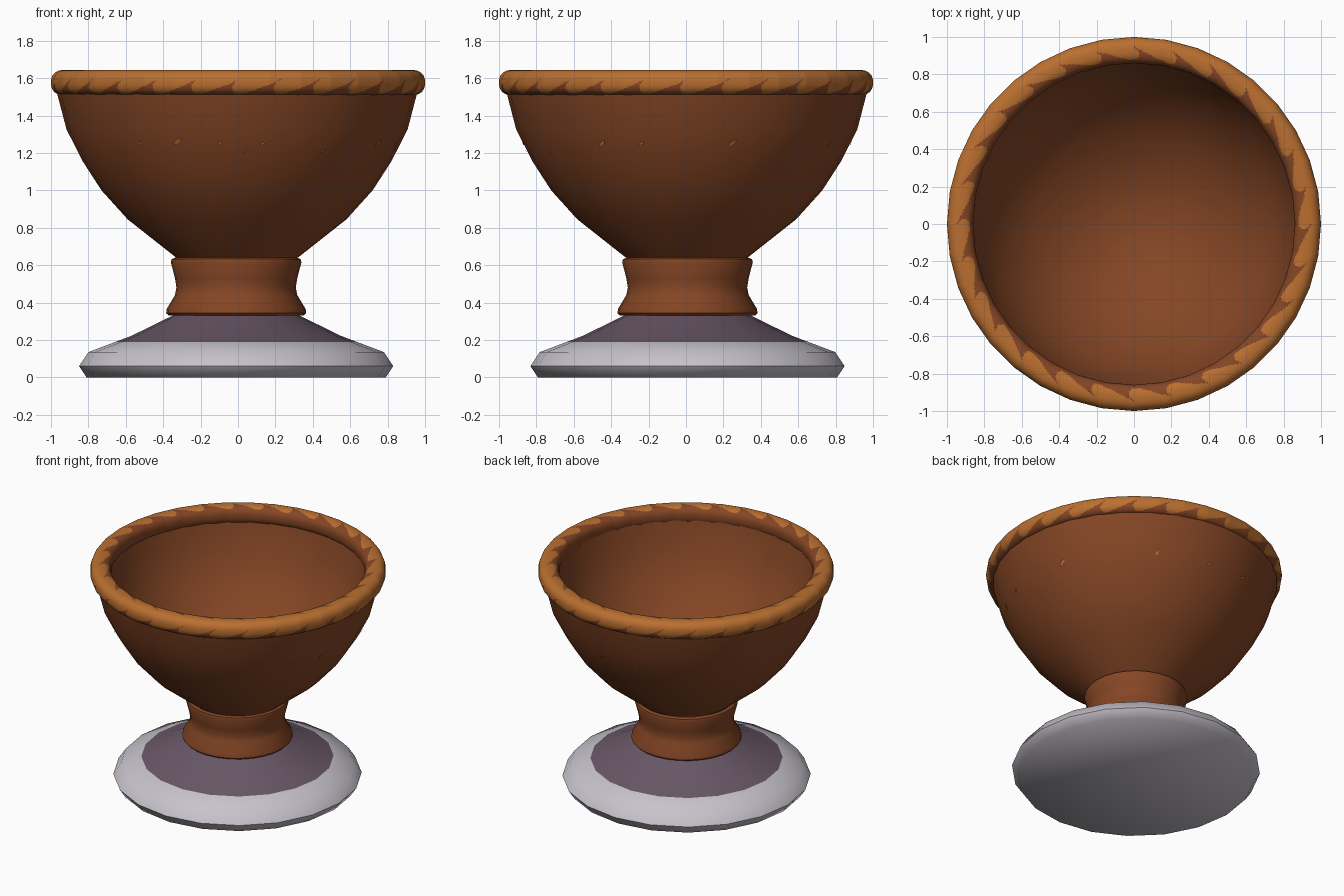
import bpy, bmesh, math
from mathutils import Vector

if "Cube" in bpy.data.objects:
    bpy.data.objects.remove(bpy.data.objects["Cube"])


def material(name, rgb):
    lin = [((c / 255 + 0.055) / 1.055) ** 2.4 for c in rgb]
    m = bpy.data.materials.new(name)
    m.diffuse_color = (*lin, 1)
    m.use_nodes = True
    m.node_tree.nodes["Principled BSDF"].inputs["Base Color"].default_value = m.diffuse_color
    return m


BROWN = material("clay brown", (133, 70, 37))
ORANGE = material("ochre orange", (186, 111, 48))
GREY = material("pale grey", (200, 195, 204))
PURPLE = material("dusky purple", (104, 87, 103))


def finish(bm, name, mats, angle):
    bmesh.ops.remove_doubles(bm, verts=bm.verts, dist=1e-5)
    bmesh.ops.recalc_face_normals(bm, faces=bm.faces)
    me = bpy.data.meshes.new(name)
    bm.to_mesh(me)
    bm.free()
    for m in mats:
        me.materials.append(m)
    ob = bpy.data.objects.new(name, me)
    bpy.context.collection.objects.link(ob)
    bpy.ops.object.select_all(action='DESELECT')
    ob.select_set(True)
    bpy.context.view_layer.objects.active = ob
    bpy.ops.object.shade_smooth_by_angle(angle=math.radians(angle))
    return ob


def lathe(name, profile, sides, mats, rule=None, sub=1, loop=False, centre=(0, 0), angle=40):
    """Spin (radius, z) points; each flat side is cut into sub columns."""
    bm = bmesh.new()
    half = math.pi / sides
    cols = []
    for i in range(sides * sub):
        a = 2 * math.pi * i / (sides * sub)
        k = math.cos(half) / math.cos(a % (2 * half) - half)
        cols.append([bm.verts.new((centre[0] + r * k * math.cos(a),
                                   centre[1] + r * k * math.sin(a), z))
                     for r, z in profile])
    n = len(profile)
    for i, c in enumerate(cols):
        d = cols[(i + 1) % len(cols)]
        for j in range(n if loop else n - 1):
            j2 = (j + 1) % n
            f = bm.faces.new((c[j], d[j], d[j2], c[j2]))
            if rule:
                r = (profile[j][0] + profile[j2][0]) / 2
                z = (profile[j][1] + profile[j2][1]) / 2
                f.material_index = rule(r, z, (i + 0.5) / len(cols))
    return finish(bm, name, mats, angle)


# Foot: pale disc with a purple upper cone, open under the stem
lathe("foot", [(0, 0), (0.80, 0), (0.84, 0.06), (0.79, 0.135), (0.65, 0.188),
               (0.56, 0.222), (0.34, 0.33)],
      20, [GREY, PURPLE], lambda r, z, u: int(z > 0.19), centre=(-0.01, 0.008), angle=60)

# Stem: waisted collar
lathe("stem", [(0.34, 0.33), (0.36, 0.33), (0.374, 0.343), (0.372, 0.365), (0.327, 0.44),
               (0.319, 0.48), (0.327, 0.53), (0.349, 0.615), (0.345, 0.632),
               (0.325, 0.64)], 28, [BROWN], centre=(-0.01, 0.008))

# Bowl: outer wall up, inner wall down
outer = [(0.325, 0.64), (0.585, 0.845), (0.725, 1.0), (0.825, 1.155),
         (0.912, 1.326), (0.964, 1.525)]
inner = [(0.872, 1.55), (0.83, 1.345), (0.76, 1.19), (0.665, 1.045), (0.52, 0.895),
         (0.31, 0.77), (0.15, 0.715), (0, 0.70)]
lathe("bowl", outer + inner, 32, [BROWN], centre=(-0.005, 0.004))


# Rim: rounded ring with a wave pattern on the outside and top
def rounded(v, p=0.85):
    return math.copysign(abs(v) ** p, v)


ring = []
for i in range(72):
    t = 2 * math.pi * (i + 0.5) / 72
    ring.append((0.93 + 0.07 * rounded(math.cos(t)), 1.576 + 0.067 * rounded(math.sin(t))))


def wave(r, z, u):
    if r > 0.955 and z < 1.61:
        h = (z - 1.518) / 0.08
    elif z > 1.576:
        h = (r - 0.880) / 0.075
    else:
        return 0
    if h < 0:
        return 0
    if h > 1:
        return 1
    # breaking-wave teeth: long curved back, overhanging front
    s = (u * 28 + 0.9) % 1
    return 0 if 0.97 * h ** 0.8 < s < 0.84 - 0.4 * h + 0.53 * h * h else 1


lathe("rim", ring, 36, [BROWN, ORANGE], wave, sub=18, loop=True)

# Flecks: tiny glaze spots on the bowl wall, (angle in degrees, z, size)
bm = bmesh.new()
for deg, z, s in [(234, 1.25, .018), (249, 1.26, .03), (264, 1.25, .018), (273, 1.21, .013),
                  (279, 1.25, .02), (302, 1.21, .018), (329, 1.25, .028), (344, 1.25, .02),
                  (16, 1.25, .03), (60, 1.25, .02), (85, 1.25, .02), (105, 1.26, .024)]:
    a = math.radians(deg)
    side = Vector((-math.sin(a), math.cos(a), 0))
    out = Vector((math.cos(a), math.sin(a), 0))
    up = (out * 0.5 + Vector((0, 0, 1))).normalized()
    r = 0.825 + (z - 1.155) * 0.509 + 0.007
    mid = out * r + Vector((-0.005, 0.004, z))
    pts = []
    for k in range(6):
        t = k * math.pi / 3
        p, q = 0.6 * s * math.cos(t), s * math.sin(t)
        pts.append(bm.verts.new(mid + side * (p + 0.6 * q) + up * q * 0.8))
    bm.faces.new(pts)
bm.normal_update()
for f in bm.faces:
    c = f.calc_center_median()
    if f.normal.x * c.x + f.normal.y * c.y < 0:
        f.normal_flip()
me = bpy.data.meshes.new("glaze_flecks")
bm.to_mesh(me)
bm.free()
me.materials.append(ORANGE)
bpy.context.collection.objects.link(bpy.data.objects.new("glaze_flecks", me))
